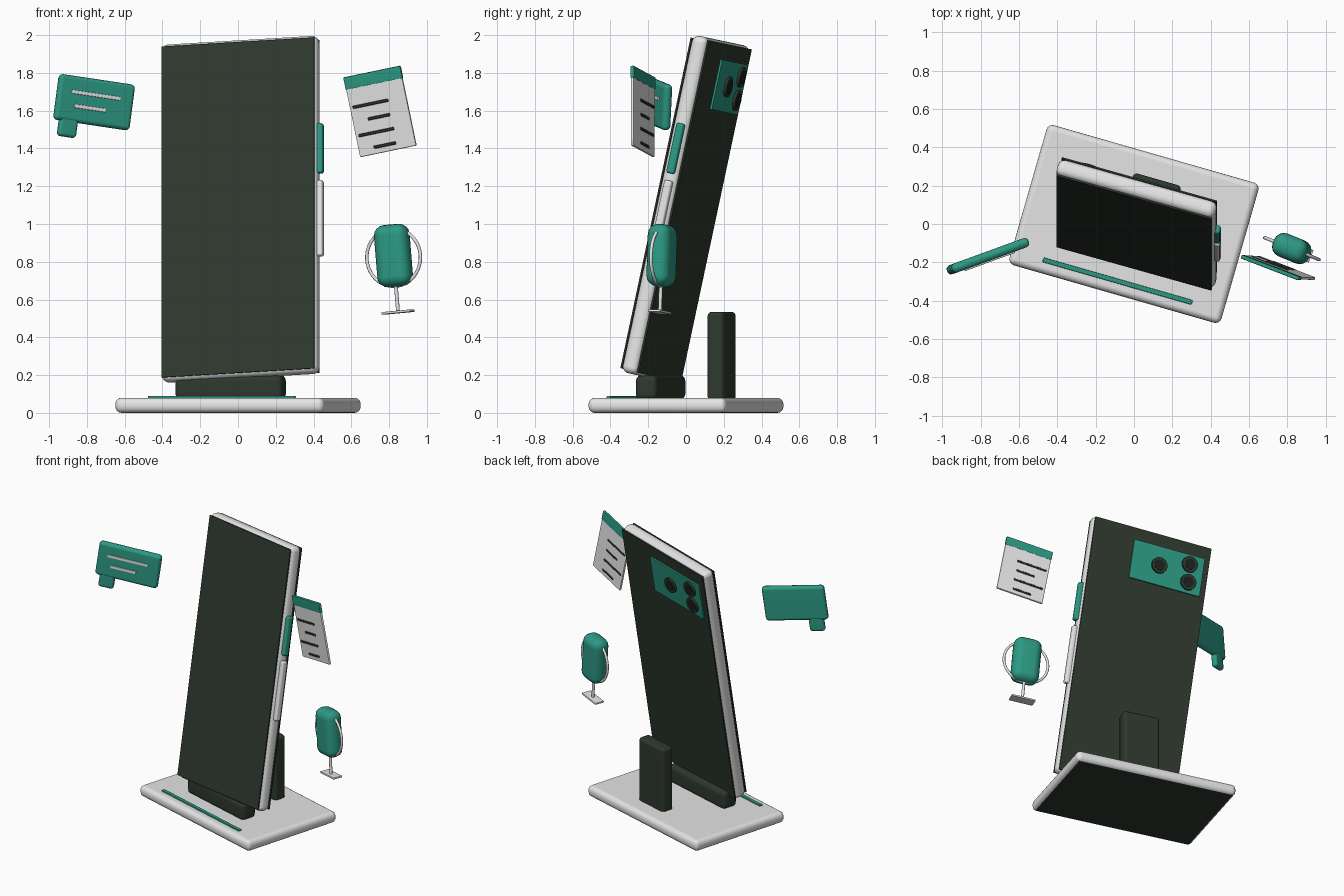
import bpy, bmesh
from math import radians
from mathutils import Matrix, Vector

cube = bpy.data.objects.get("Cube")
if cube:
    bpy.data.objects.remove(cube, do_unlink=True)


def material(name, rgb):
    m = bpy.data.materials.new(name)
    m.use_nodes = True
    m.diffuse_color = (*rgb, 1)
    m.node_tree.nodes["Principled BSDF"].inputs["Base Color"].default_value = (*rgb, 1)
    return m


LIGHT = material("light_grey", (0.78, 0.78, 0.78))
TEAL = material("teal", (0.025, 0.32, 0.23))
DARK = material("dark_green", (0.027, 0.04, 0.027))
BLACK = material("lens_black", (0.012, 0.016, 0.013))

parts = []


def turn(x=0, y=0, z=0):
    """Rotation by x, then y, then z, in degrees."""
    return (Matrix.Rotation(radians(z), 4, 'Z') @ Matrix.Rotation(radians(y), 4, 'Y')
            @ Matrix.Rotation(radians(x), 4, 'X'))


def finish(name, bm, frame, loc, mat):
    mesh = bpy.data.meshes.new(name)
    bm.to_mesh(mesh)
    bm.free()
    mesh.materials.append(mat)
    ob = bpy.data.objects.new(name, mesh)
    bpy.context.scene.collection.objects.link(ob)
    ob.matrix_world = frame @ Matrix.Translation(loc)
    parts.append(ob)
    return ob


def box(name, frame, loc, size, mat, bevel=0.0, segments=3):
    bm = bmesh.new()
    bmesh.ops.create_cube(bm, size=1)
    bmesh.ops.scale(bm, vec=size, verts=bm.verts)
    if bevel:
        bmesh.ops.bevel(bm, geom=bm.edges[:], offset=bevel, segments=segments,
                        profile=0.5, affect='EDGES', clamp_overlap=True)
    return finish(name, bm, frame, loc, mat)


def rod(name, frame, loc, radius, length, mat, axis='Z', sides=32):
    bm = bmesh.new()
    bmesh.ops.create_cone(bm, cap_ends=True, segments=sides, radius1=radius,
                          radius2=radius, depth=length)
    if axis == 'Y':
        bmesh.ops.rotate(bm, matrix=Matrix.Rotation(radians(-90), 3, 'X'), verts=bm.verts)
    return finish(name, bm, frame, loc, mat)


# Base, with a dark underside
stand = turn(z=-16)
base = box("base", stand, (0, 0, 0.04), (1.15, 0.76, 0.08), LIGHT, 0.033, 4)
base.data.materials.append(DARK)
for face in base.data.polygons:
    if face.normal.z < -0.95:
        face.material_index = 1
box("base_strip", stand, (0, -0.31, 0.083), (0.81, 0.025, 0.014), TEAL, 0.005, 2)
box("cradle", stand, (0, -0.14, 0.135), (0.59, 0.12, 0.13), DARK, 0.03)
box("rear_post", stand, (0.055, 0.212, 0.3), (0.26, 0.092, 0.47), DARK, 0.022)

# Phone: yawed with the base, then leaned back
phone = Matrix.Translation((0.014, 0, 1.078)) @ turn(x=-12) @ turn(z=-16)
box("phone_body", phone, (0, 0, 0), (0.86, 0.09, 1.825), LIGHT, 0.035, 4)
box("screen", phone, (0, -0.047, 0), (0.84, 0.009, 1.79), DARK)
box("back_panel", phone, (0, 0.047, 0), (0.84, 0.009, 1.8), DARK)
box("upper_button", phone, (0.43, 0, 0.304), (0.05, 0.045, 0.27), TEAL, 0.012)
box("lower_button", phone, (0.43, 0, -0.075), (0.05, 0.045, 0.41), LIGHT, 0.012)

# Rear camera
box("camera_plate", phone, (-0.125, 0.053, 0.68), (0.51, 0.018, 0.27), TEAL)
for i, (x, z) in enumerate([(-0.067, 0.68), (-0.278, 0.745), (-0.285, 0.62)], 1):
    rod(f"camera_rim_{i}", phone, (x, 0.066, z), 0.055, 0.02, DARK, 'Y')
    rod(f"camera_lens_{i}", phone, (x, 0.076, z), 0.036, 0.006, BLACK, 'Y')

# Speech bubble
bubble = Matrix.Translation((-0.762, -0.168, 1.645)) @ turn(y=8, z=20)
box("bubble", bubble, (0, 0, 0), (0.43, 0.05, 0.245), TEAL, 0.022)
box("bubble_tail", bubble, (-0.13, 0, -0.142), (0.105, 0.042, 0.125), TEAL, 0.018)
for i, (x, z, width) in enumerate([(-0.005, 0.037, 0.28), (-0.029, -0.036, 0.18)], 1):
    box(f"bubble_line_{i}", bubble, (x, -0.026, z), (width, 0.012, 0.02), LIGHT, 0.004, 2)

# Note sheet, written on both sides
note = Matrix.Translation((0.753, -0.228, 1.595)) @ turn(x=4, y=-11, z=-21)
box("note_sheet", note, (0, 0, -0.005), (0.325, 0.016, 0.42), LIGHT, 0.006, 2)
box("note_header", note, (0, 0, 0.183), (0.329, 0.021, 0.068), TEAL, 0.006, 2)
for i in range(4):
    x, width = ((-0.042, 0.205), (-0.01, 0.128))[i % 2]
    box(f"note_line_{i + 1}", note, (x, 0, 0.051 - 0.0765 * i), (width, 0.023, 0.016),
        DARK, 0.003, 1)

# Microphone
mic = Matrix.Translation((0.823, -0.128, 0.833)) @ turn(y=-5, z=-22)
box("mic_capsule", mic, (0, 0, 0), (0.188, 0.128, 0.33), TEAL, 0.055, 4)
rod("mic_stem", mic, (0, 0, -0.23), 0.01, 0.14, LIGHT, sides=16)
box("mic_foot", mic, (0, 0, -0.3), (0.165, 0.07, 0.013), LIGHT, 0.004, 2)

# Microphone ring: a small circle spun round the capsule
bm = bmesh.new()
ring = bmesh.ops.create_circle(bm, segments=10, radius=0.009,
                               matrix=Matrix.Translation((0.153, 0, 0)))
bmesh.ops.spin(bm, geom=bm.verts[:] + bm.edges[:], cent=(0, 0, 0), axis=(0, 1, 0),
               angle=radians(360), steps=48, use_merge=True)
bmesh.ops.remove_doubles(bm, verts=bm.verts, dist=0.0001)
bmesh.ops.recalc_face_normals(bm, faces=bm.faces)
finish("mic_ring", bm, mic, (0, 0, -0.01), LIGHT)

# Smooth the rounded edges and keep the faces flat
bpy.ops.object.select_all(action='DESELECT')
for ob in parts:
    ob.select_set(True)
bpy.context.view_layer.objects.active = parts[0]
bpy.ops.object.shade_smooth_by_angle(angle=radians(40))
for ob in parts:
    ob.modifiers.new("flat_faces", 'WEIGHTED_NORMAL').keep_sharp = True
